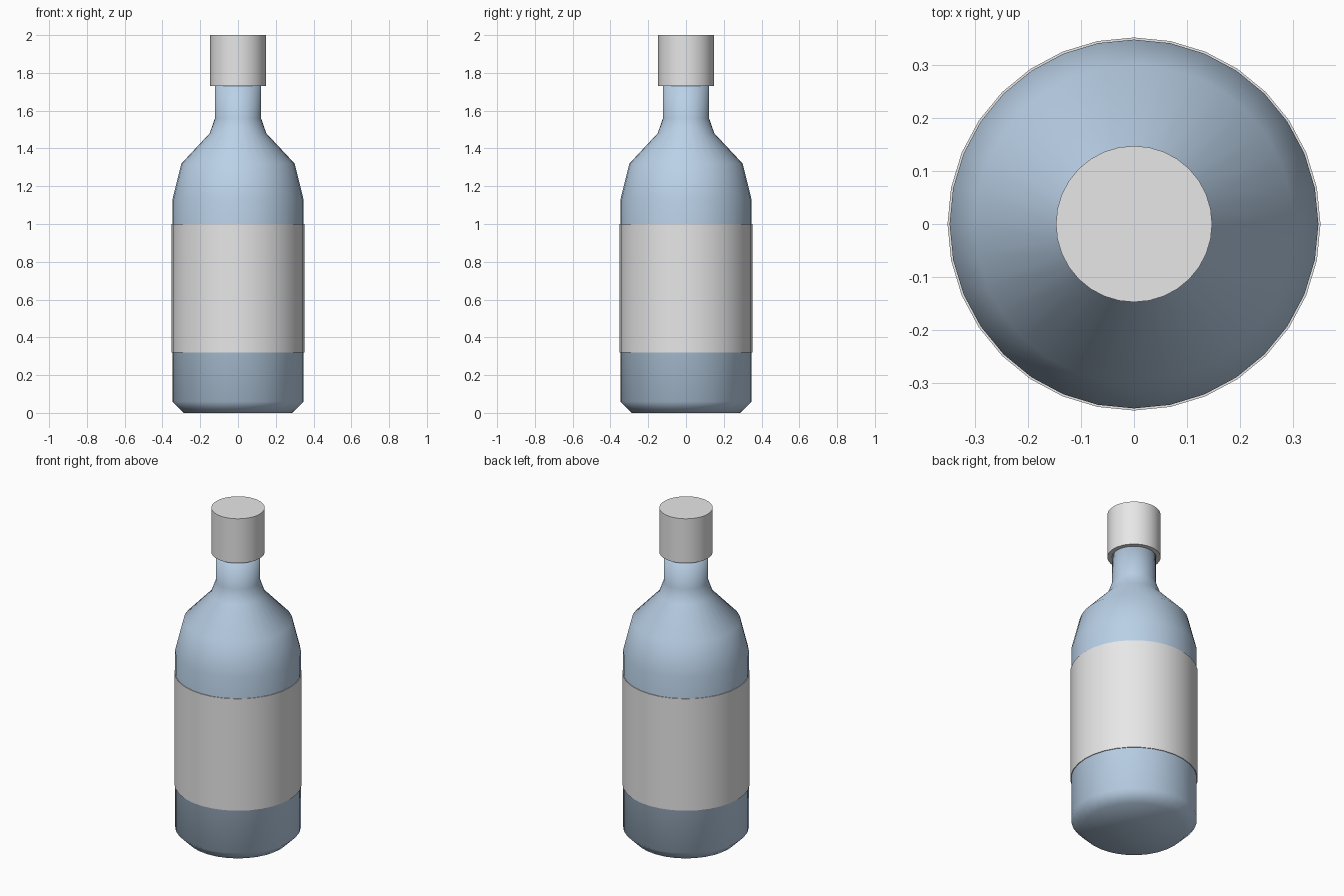
import bpy, bmesh, math

cube = bpy.data.objects.get("Cube")
if cube:
    bpy.data.objects.remove(cube, do_unlink=True)

SIDES = 32


def make_material(name, colour):
    mat = bpy.data.materials.new(name)
    mat.use_nodes = True
    mat.diffuse_color = colour
    mat.node_tree.nodes["Principled BSDF"].inputs["Base Color"].default_value = colour
    return mat


def lathe(name, profile, mat, closed=False, sharp_angle=180):
    """Revolve a (radius, height) profile around z; a closed profile makes a ring."""
    bm = bmesh.new()
    rings = []
    for r, z in profile:
        rings.append([bm.verts.new((r * math.cos(a), r * math.sin(a), z))
                      for a in (2 * math.pi * i / SIDES for i in range(SIDES))])
    pairs = list(zip(rings, rings[1:]))
    if closed:
        pairs.append((rings[-1], rings[0]))
    else:
        bm.faces.new(rings[0])
        bm.faces.new(rings[-1])
    for low, high in pairs:
        for i in range(SIDES):
            j = (i + 1) % SIDES
            bm.faces.new((low[i], low[j], high[j], high[i]))
    bmesh.ops.recalc_face_normals(bm, faces=bm.faces)
    mesh = bpy.data.meshes.new(name)
    bm.to_mesh(mesh)
    bm.free()
    mesh.materials.append(mat)
    obj = bpy.data.objects.new(name, mesh)
    bpy.context.collection.objects.link(obj)
    bpy.ops.object.select_all(action="DESELECT")
    obj.select_set(True)
    bpy.context.view_layer.objects.active = obj
    bpy.ops.object.shade_smooth_by_angle(angle=math.radians(sharp_angle))
    return obj


glass = make_material("pale_blue_glass", (0.51, 0.66, 0.83, 1))
grey = make_material("light_grey", (0.8, 0.8, 0.8, 1))

# Bottle: chamfered base, straight body, stepped shoulder and neck
lathe("bottle_body", [(0.287, 0), (0.347, 0.06), (0.347, 1.13), (0.30, 1.32),
                      (0.15, 1.48), (0.122, 1.56), (0.122, 1.76)], glass)

# Wrap-around label, a thin sleeve
lathe("label", [(0.346, 0.32), (0.351, 0.32), (0.351, 1.0), (0.346, 1.0)],
      grey, closed=True, sharp_angle=40)

# Cap
lathe("cap", [(0.147, 1.73), (0.147, 2.0)], grey, sharp_angle=40)
